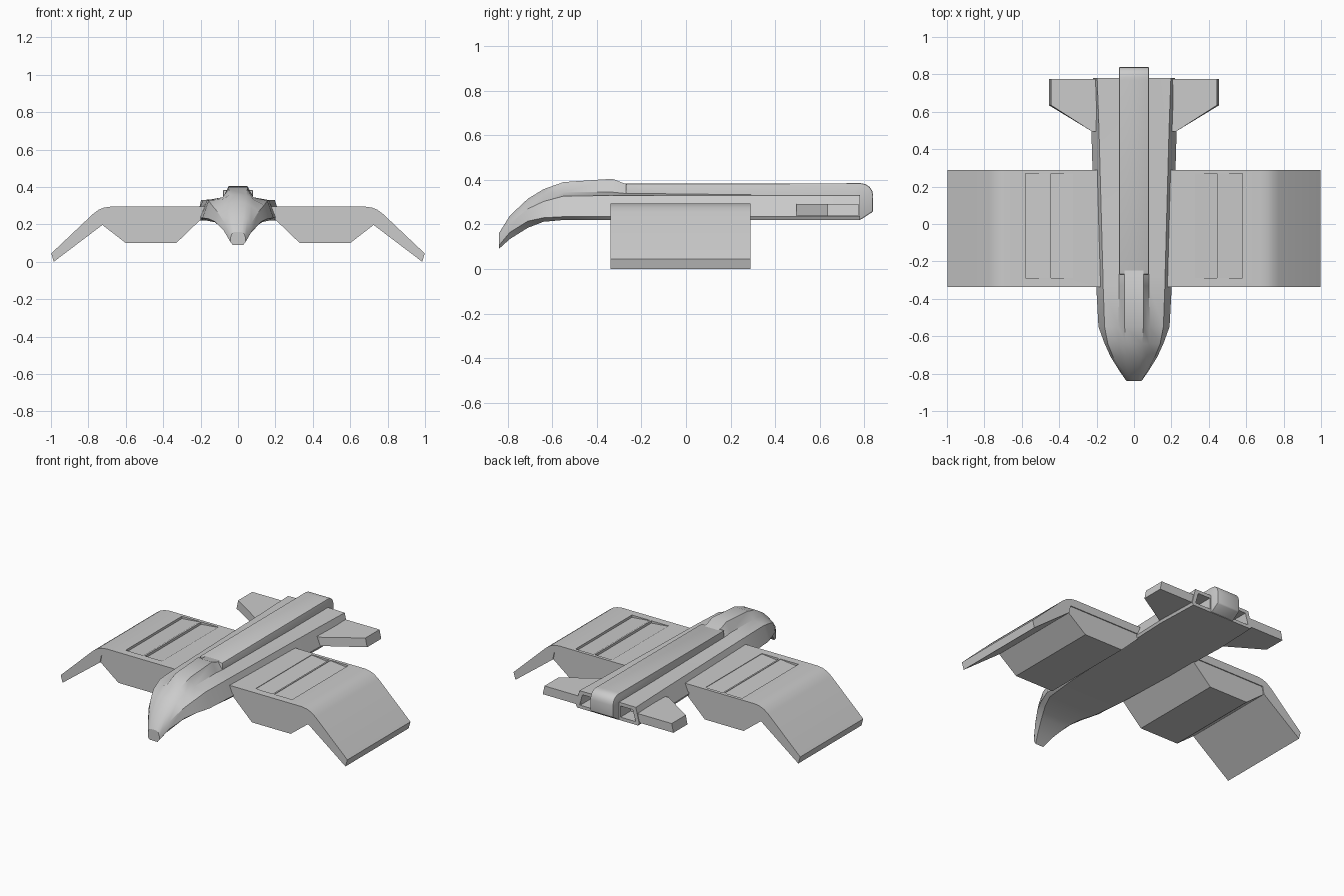
import bpy, bmesh, math

if "Cube" in bpy.data.objects:
    bpy.data.objects.remove(bpy.data.objects["Cube"])

def make(name, verts, faces, bevel=0.0, mirror=False, smooth=True):
    me = bpy.data.meshes.new(name)
    me.from_pydata(verts, [], faces)
    bm = bmesh.new()
    bm.from_mesh(me)
    if mirror:
        geo = bmesh.ops.duplicate(bm, geom=bm.verts[:] + bm.edges[:] + bm.faces[:])["geom"]
        for v in geo:
            if isinstance(v, bmesh.types.BMVert):
                v.co.x = -v.co.x
    bmesh.ops.recalc_face_normals(bm, faces=bm.faces[:])
    bm.to_mesh(me)
    bm.free()
    ob = bpy.data.objects.new(name, me)
    bpy.context.collection.objects.link(ob)
    bpy.ops.object.select_all(action='DESELECT')
    bpy.context.view_layer.objects.active = ob
    ob.select_set(True)
    if bevel:
        m = ob.modifiers.new("bevel", 'BEVEL')
        m.width, m.segments, m.limit_method = bevel, 2, 'ANGLE'
        bpy.ops.object.modifier_apply(modifier=m.name)
    if smooth:
        bpy.ops.object.shade_smooth_by_angle(angle=math.radians(30))
    return ob

def loft(name, rings, **kw):
    n = len(rings[0])
    verts = [p for r in rings for p in r]
    faces = [(k*n + i, k*n + (i+1) % n, (k+1)*n + (i+1) % n, (k+1)*n + i)
             for k in range(len(rings) - 1) for i in range(n)]
    faces += [tuple(range(n)), tuple(range((len(rings)-1)*n, len(rings)*n))]
    return make(name, verts, faces, **kw)

def prism_y(name, pts, y0, y1, **kw):
    return loft(name, [[(x, y, z) for x, z in pts] for y in (y0, y1)], **kw)

def cut(target, cutter):
    m = target.modifiers.new("cut", 'BOOLEAN')
    m.operation, m.solver, m.object = 'DIFFERENCE', 'EXACT', cutter
    bpy.context.view_layer.objects.active = target
    bpy.ops.object.modifier_apply(modifier=m.name)
    bpy.data.objects.remove(cutter)

# Hull: y, then half-section (x, z) from keel to canopy top
sections = [
    (-.84, .028, .09, .04, .105, .04, .13, .033, .15, .02, .16),
    (-.79, .052, .135, .075, .165, .07, .205, .05, .23, .03, .24),
    (-.71, .09, .185, .125, .215, .112, .27, .07, .30, .04, .315),
    (-.64, .125, .212, .157, .23, .14, .303, .08, .335, .045, .358),
    (-.55, .165, .22, .19, .235, .157, .327, .083, .345, .05, .39),
    (-.33, .19, .22, .202, .235, .165, .33, .08, .345, .05, .405),
    (-.28, .192, .22, .205, .235, .166, .33, .08, .34, .05, .385),
    (.50, .222, .22, .228, .235, .187, .33, .07, .332, .04, .335),
    (.78, .212, .22, .22, .235, .197, .33, .07, .332, .04, .335)]
rings = []
for y, *c in sections:
    half = list(zip(c[::2], c[1::2]))
    rings.append([(x, y, z) for x, z in half] + [(-x, y, z) for x, z in half[::-1]])
hull = loft("hull", rings)

# Exhaust pockets in the rear of the hull
for s in (-1, 1):
    cut(hull, prism_y("pocket_cutter", [(s*x, z) for x, z in
        ((.09, .24), (.195, .24), (.175, .31), (.09, .31))], .68, .9, smooth=False))

# Dorsal spine with rounded tail end, profile in y, z
prof = [(-.27, .30), (-.27, .383), (.77, .385)]
prof += [(.785 + .055*math.sin(a), .33 + .055*math.cos(a)) for a in
         [math.radians(d) for d in (0, 22, 45, 67, 90)]]
prof += [(.84, .258), (.785, .222), (.70, .225)]
loft("dorsal_spine", [[(x, y, z) for y, z in prof] for x in (-.08, .08)], bevel=.006)

# Drooped wings, wedge-shaped outer panels
wing_pts = [(.15, .295), (.68, .295), (.715, .29), (.745, .278), (.775, .256),
            (.998, .045), (.985, 0), (.725, .197), (.715, .245), (.15, .245)]
wing = prism_y("wings", wing_pts, -.338, .29, mirror=True)

# Louvred recess on the wing tops
for s in (-1, 1):
    for a, b in ((.325, .445), (.455, .58)):
        cut(wing, prism_y("louvre_cutter", [(s*a, .292), (s*a, .32), (s*b, .32), (s*b, .28)],
                          -.29, .27, smooth=False))

# Underslung pods below the wings
prism_y("wing_pods", [(.19, .25), (.19, .235), (.33, .10), (.60, .10), (.725, .197), (.715, .25)],
        -.332, .284, mirror=True)

# Tail fins
plan = [(.19, .775), (.45, .775), (.45, .635), (.225, .495), (.19, .495)]
loft("tail_fins", [[(x + (d if x > .4 else 0), y, z) for x, y in plan]
                   for z, d in ((.237, .005), (.292, -.007))], mirror=True)
